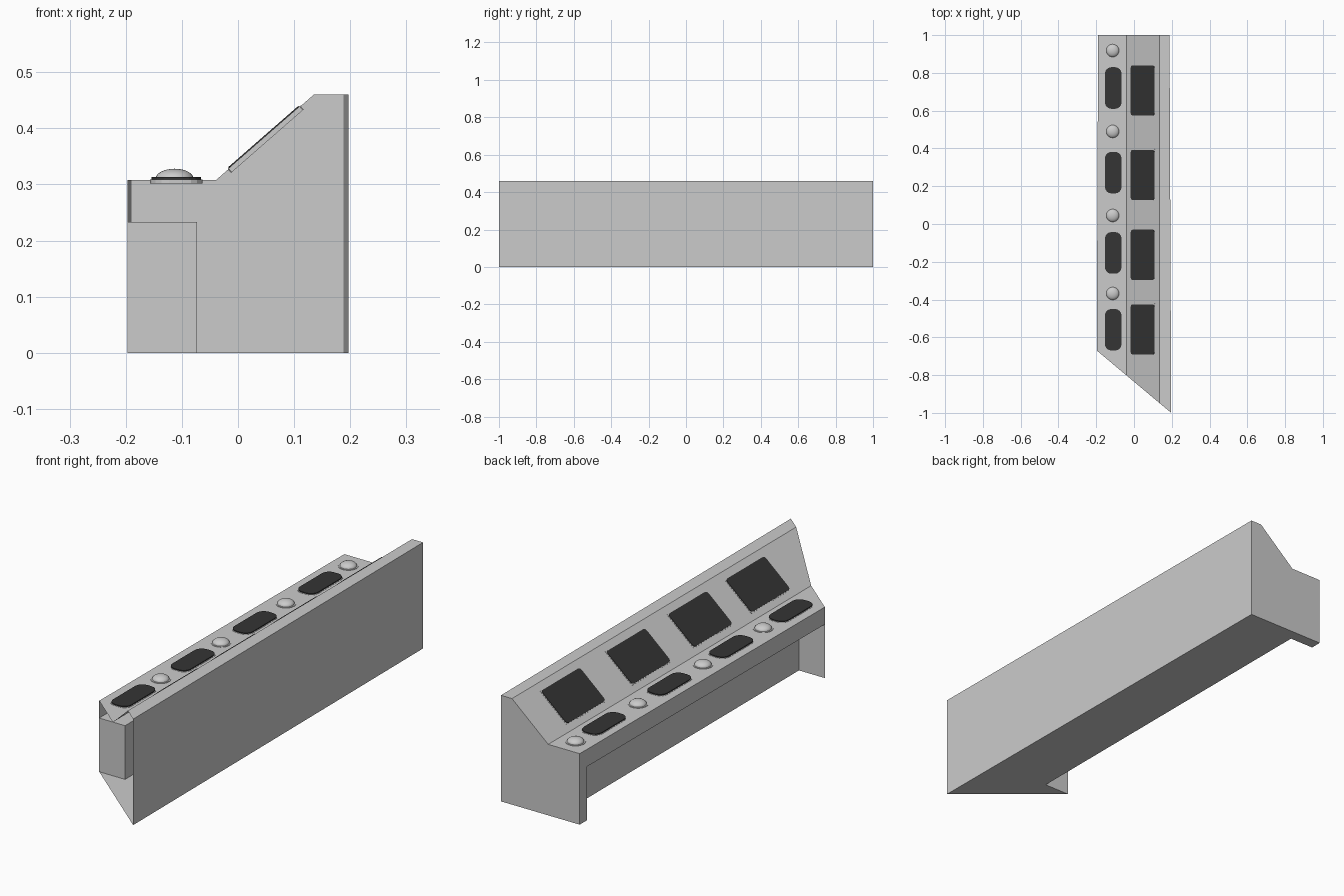
import bpy, bmesh, math
from mathutils import Matrix, Vector

cube = bpy.data.objects.get("Cube")
if cube:
    bpy.data.objects.remove(cube, do_unlink=True)


def material(name, rgb):
    m = bpy.data.materials.new(name)
    m.use_nodes = True
    m.diffuse_color = (*rgb, 1)
    m.node_tree.nodes["Principled BSDF"].inputs["Base Color"].default_value = (*rgb, 1)
    return m


GREY = material("light grey", (0.6, 0.6, 0.6))
DARK = material("dark charcoal", (0.035, 0.035, 0.035))


def make_object(name, bm, mat, matrix=Matrix()):
    bmesh.ops.recalc_face_normals(bm, faces=bm.faces[:])
    me = bpy.data.meshes.new(name)
    bm.to_mesh(me)
    bm.free()
    me.materials.append(mat)
    ob = bpy.data.objects.new(name, me)
    ob.matrix_world = matrix
    bpy.context.collection.objects.link(ob)
    return ob


# Console shell: mitred, open front end and a recess under the front lip
Y_BACK, Y_PANEL, Y_LEFT, Z_LIP, Z_DECK, Z_TOP = 1.0, 0.95, -0.67, 0.233, 0.308, 0.46
X_REC = -0.073


def front(x, z):
    return (x, Y_LEFT - 0.33 * (x + 0.197) / 0.394, z)


def back(x, z, y=Y_BACK):
    return (x, y, z)


XL, XR, BL, BR = -0.197, 0.197, -0.19, 0.188
C, D = -0.039, 0.135
profile = [(XL, BL, Z_LIP), (XL, BL, Z_DECK), (C, C, Z_DECK), (D, D, Z_TOP), (XR, BR, Z_TOP), (XR, BR, 0)]
faces = []
for (x0, b0, z0), (x1, b1, z1) in zip(profile, profile[1:]):
    faces.append([front(x0, z0), front(x1, z1), back(b1, z1), back(b0, z0)])
rec = [(XL, Y_LEFT), (X_REC, Y_LEFT), (X_REC, Y_PANEL), (BL, Y_PANEL)]
# back end wall, floor and recess ceiling
faces.append([back(b, z) for _, b, z in profile] + [back(BL, 0)])
faces.append([front(XR, 0)] + [(x, y, 0) for x, y in rec] + [back(BL, 0), back(BR, 0)])
faces.append([(x, y, Z_LIP) for x, y in rec])
# recess walls and the narrow edge of the back end panel
for (x0, y0), (x1, y1) in zip(rec, rec[1:] + [(BL, Y_BACK)]):
    faces.append([(x0, y0, 0), (x1, y1, 0), (x1, y1, Z_LIP), (x0, y0, Z_LIP)])
bm = bmesh.new()
for f in faces:
    bm.faces.new([bm.verts.new(p) for p in f])
bmesh.ops.remove_doubles(bm, verts=bm.verts[:], dist=1e-5)
make_object("console_shell", bm, GREY)


def plate(name, mat, w, l, z0, z1, r, seg, matrix):
    """Flat plate with rounded corners, w along x and l along y."""
    bm = bmesh.new()
    pts = []
    for i, (sx, sy) in enumerate([(1, 1), (-1, 1), (-1, -1), (1, -1)]):
        for k in range(seg + 1):
            a = math.pi / 2 * (i + k / seg)
            pts.append((sx * (w / 2 - r) + r * math.cos(a), sy * (l / 2 - r) + r * math.sin(a), z0))
    face = bm.faces.new([bm.verts.new(p) for p in pts])
    ext = bmesh.ops.extrude_face_region(bm, geom=[face])
    bmesh.ops.translate(bm, vec=(0, 0, z1 - z0), verts=[v for v in ext["geom"] if isinstance(v, bmesh.types.BMVert)])
    return make_object(name, bm, mat, matrix)


# Sloped screens: light bezel with a dark panel
tilt = math.atan2(Z_TOP - Z_DECK, D - C)
mid = 0.047
mid_z = Z_DECK + (mid - C) * math.tan(tilt)
for i, y in enumerate((0.707, 0.26, -0.163, -0.558), 1):
    m = Matrix.Translation((mid, y, mid_z)) @ Matrix.Rotation(-tilt, 4, 'Y')
    plate(f"screen_bezel_{i}", GREY, 0.172, 0.272, -0.008, 0.001, 0.002, 1, m)
    plate(f"screen_panel_{i}", DARK, 0.166, 0.266, 0.001, 0.003, 0.012, 2, m)

# Oval pads on the lower deck
for i, y in enumerate((0.72, 0.272, -0.153, -0.56), 1):
    m = Matrix.Translation((-0.11, y, Z_DECK))
    plate(f"pad_rim_{i}", GREY, 0.094, 0.226, -0.006, 0.001, 0.034, 4, m)
    plate(f"pad_{i}", DARK, 0.088, 0.22, 0.001, 0.005, 0.034, 4, m)

# Domed buttons, each a spherical cap on a round flange
R, H = 0.034, 0.018
for i, y in enumerate((0.918, 0.49, 0.045, -0.368), 1):
    m = Matrix.Translation((-0.113, y, Z_DECK))
    plate(f"button_flange_{i}", GREY, 0.08, 0.08, -0.006, 0.002, 0.0399, 6, m)
    bm = bmesh.new()
    bmesh.ops.create_uvsphere(bm, u_segments=24, v_segments=16, radius=1)
    bmesh.ops.bisect_plane(bm, geom=bm.verts[:] + bm.edges[:] + bm.faces[:], dist=1e-5,
                           plane_co=(0, 0, 0), plane_no=(0, 0, 1), clear_inner=True)
    bmesh.ops.scale(bm, vec=Vector((R, R, H)), verts=bm.verts[:])
    for f in bm.faces:
        f.smooth = True
    make_object(f"button_dome_{i}", bm, GREY, m @ Matrix.Translation((0, 0, 0.002)))
